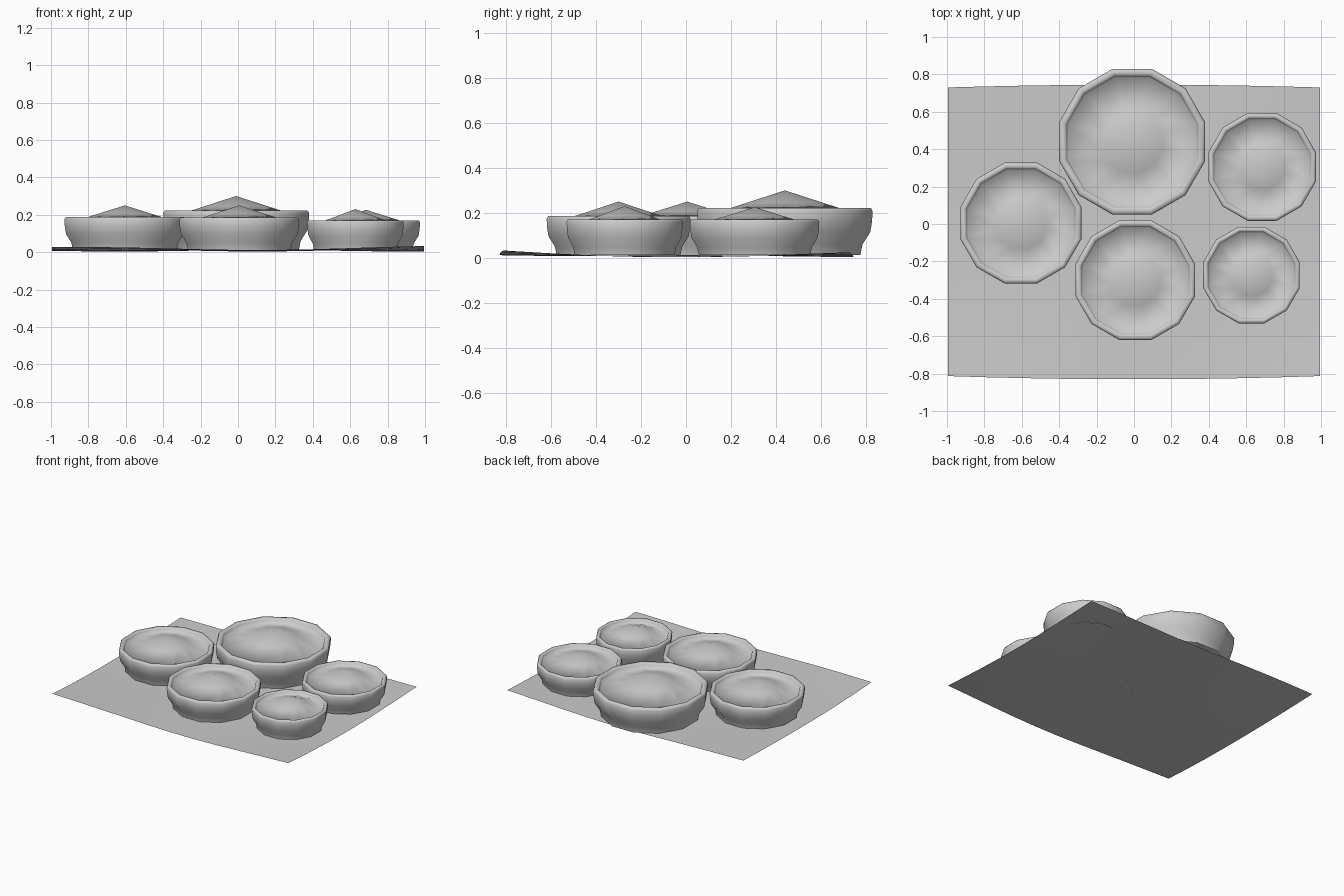
import bpy, bmesh, math

if "Cube" in bpy.data.objects:
    bpy.data.objects.remove(bpy.data.objects["Cube"])

SIDES = 12


def finish(name, bm, angle=None):
    bmesh.ops.recalc_face_normals(bm, faces=bm.faces)
    mesh = bpy.data.meshes.new(name)
    bm.to_mesh(mesh)
    bm.free()
    obj = bpy.data.objects.new(name, mesh)
    bpy.context.collection.objects.link(obj)
    for p in mesh.polygons:
        p.use_smooth = True
    return obj


def bowl(name, cx, cy, flat, rim, peak):
    """Twelve-sided bowl with a heaped filling, lathed from one profile."""
    radius = flat / math.cos(math.pi / SIDES)
    edge_z = peak - (peak - rim) * 1.42
    profile = [(0.86, 0.012), (0.885, rim * 0.27), (0.975, rim * 0.52),
               (0.995, rim * 0.75), (1.0, rim * 0.94), (0.98, rim),
               (0.92, rim), (0.895, rim * 0.95),
               (0.88, edge_z), (0.42, edge_z + (peak - edge_z) * 0.52)]
    bm = bmesh.new()
    rings = []
    for r, z in profile:
        ring = []
        for i in range(SIDES):
            a = 2 * math.pi * (i + 0.5) / SIDES
            ring.append(bm.verts.new((cx + r * radius * math.cos(a),
                                      cy + r * radius * math.sin(a), z)))
        rings.append(ring)
    for lo, hi in zip(rings, rings[1:]):
        for i in range(SIDES):
            j = (i + 1) % SIDES
            bm.faces.new((lo[i], lo[j], hi[j], hi[i]))
    # peak of the filling
    tip = bm.verts.new((cx, cy, peak))
    for i in range(SIDES):
        bm.faces.new((rings[-1][i], rings[-1][(i + 1) % SIDES], tip))
    return finish(name, bm)


# Cloth: thin sheet with bowed edges and gently lifted corners
bm = bmesh.new()
bmesh.ops.create_grid(bm, x_segments=10, y_segments=8, size=1)
for v in bm.verts:
    u, w = v.co.x, v.co.y
    y_front = -0.83 + 0.017 * u * u
    y_back = 0.745 - 0.015 * u * u
    t = (w + 1) / 2
    v.co.x = u * (0.985 + 0.012 * abs(w))
    v.co.y = y_front + (y_back - y_front) * t
    lift = 0.012 * abs(u * w) ** 2 + 0.008 * max(0, -w) ** 3
    v.co.z = max(0.0, 0.008 + lift + 0.005 * math.sin(4 * u + 1) * math.cos(3 * w))
    if u < -0.99 or u > 0.99:
        v.co.x = u * 0.995
cloth = finish("cloth", bm)

# Bowls: centre x, centre y, half width across flats, rim height, peak height
bowl("bowl_large_back", -0.01, 0.44, 0.39, 0.222, 0.30)
bowl("bowl_medium_left", -0.605, 0.005, 0.323, 0.187, 0.25)
bowl("bowl_medium_front", 0.007, -0.30, 0.32, 0.185, 0.25)
bowl("bowl_small_right", 0.685, 0.305, 0.288, 0.170, 0.226)
bowl("bowl_small_front", 0.628, -0.273, 0.258, 0.170, 0.23)
